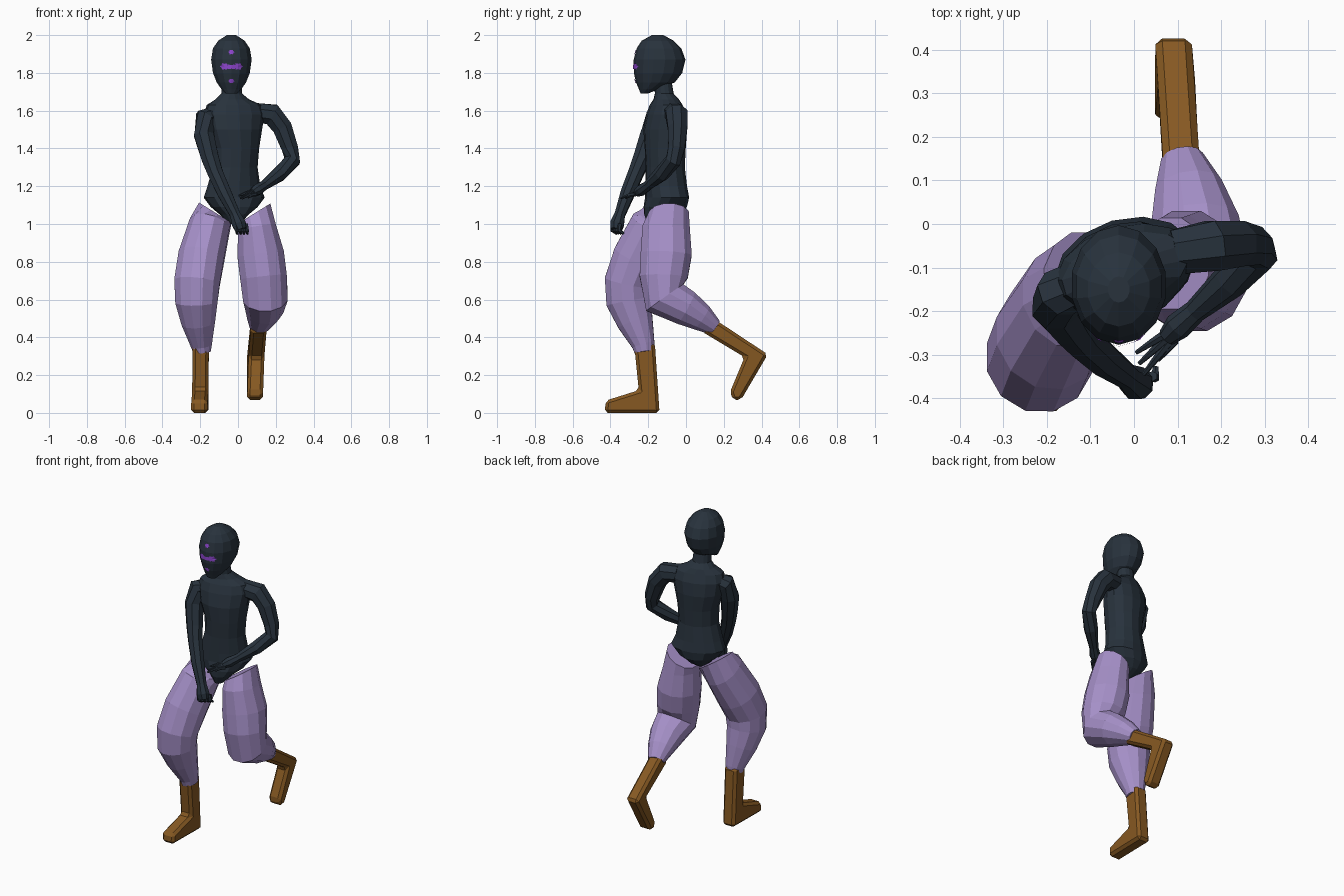
import bpy, bmesh, math
from mathutils import Vector, Matrix
from mathutils.bvhtree import BVHTree


def material(name, rgb):
    m = bpy.data.materials.new(name)
    m.diffuse_color = (*rgb, 1)
    return m


DARK = material("dark slate", (0.021, 0.032, 0.046))
LILAC = material("lilac cloth", (0.38, 0.28, 0.58))
BROWN = material("brown leather", (0.24, 0.10, 0.016))
PURPLE = material("bright purple", (0.27, 0.06, 0.62))


def finish(name, bm, mat):
    bmesh.ops.recalc_face_normals(bm, faces=bm.faces)
    me = bpy.data.meshes.new(name)
    bm.to_mesh(me)
    bm.free()
    me.materials.append(mat)
    ob = bpy.data.objects.new(name, me)
    bpy.context.collection.objects.link(ob)
    return ob


def loft(name, rings, mat):
    """Skin a list of equal-length point rings and cap both ends."""
    bm = bmesh.new()
    vs = [[bm.verts.new(p) for p in r] for r in rings]
    n = len(vs[0])
    for a, b in zip(vs, vs[1:]):
        for i in range(n):
            j = (i + 1) % n
            bm.faces.new((a[i], a[j], b[j], b[i]))
    bm.faces.new(vs[0])
    bm.faces.new(vs[-1])
    return finish(name, bm, mat)


def stack(name, rows, mat, n=14, yaw=0):
    """Horizontal oval rings: z, centre x, centre y, radius x, radius y."""
    rot = Matrix.Rotation(math.radians(yaw), 3, 'Z')
    rings = []
    for z, cx, cy, rx, ry in rows:
        ring = []
        for i in range(n):
            a = 2 * math.pi * (i + 0.5) / n
            ring.append(Vector((cx, cy, z)) + rot @ Vector((rx * math.cos(a), ry * math.sin(a), 0)))
        rings.append(ring)
    return loft(name, rings, mat)


def tube(name, pts, mat, n=10, ref=(1, 0, 0), start=None):
    """Limb along a path: x, y, z, half width along ref, half depth."""
    c = [Vector(p[:3]) for p in pts]
    rings = []
    for k, p in enumerate(pts):
        t = c[min(k + 1, len(c) - 1)] - c[max(k - 1, 0)]
        if k == 0 and start:
            t = Vector(start)
        t.normalize()
        s = Vector(ref)
        s = (s - t * s.dot(t)).normalized()
        d = t.cross(s)
        rw, rd = p[3], p[-1]
        ring = []
        for i in range(n):
            a = 2 * math.pi * (i + 0.5) / n
            ring.append(c[k] + s * rw * math.cos(a) + d * rd * math.sin(a))
        rings.append(ring)
    return loft(name, rings, mat)


# Torso and neck, turned a little
stack("torso", [
    (1.00, -0.02, -0.155, 0.03, 0.05), (1.05, -0.02, -0.125, 0.075, 0.10),
    (1.09, -0.02, -0.11, 0.125, 0.115), (1.14, -0.02, -0.10, 0.165, 0.112),
    (1.20, -0.022, -0.105, 0.142, 0.108), (1.30, -0.015, -0.11, 0.12, 0.103),
    (1.40, -0.012, -0.11, 0.125, 0.108), (1.50, -0.02, -0.11, 0.15, 0.113),
    (1.58, -0.02, -0.105, 0.165, 0.10), (1.63, -0.02, -0.105, 0.15, 0.08),
    (1.66, -0.03, -0.105, 0.09, 0.065), (1.69, -0.033, -0.115, 0.056, 0.05),
    (1.78, -0.035, -0.125, 0.05, 0.045)], DARK, yaw=16)

# Head
head = stack("head", [
    (1.69, -0.035, -0.222, 0.03, 0.018), (1.715, -0.035, -0.195, 0.055, 0.055),
    (1.75, -0.035, -0.162, 0.08, 0.103), (1.80, -0.035, -0.148, 0.10, 0.128),
    (1.87, -0.035, -0.14, 0.11, 0.137), (1.93, -0.035, -0.143, 0.10, 0.118),
    (1.97, -0.035, -0.15, 0.072, 0.085), (2.00, -0.035, -0.15, 0.025, 0.03)], DARK)

# Face marks: small spiky plates laid on the head surface
hb = bmesh.new()
hb.from_mesh(head.data)
tree = BVHTree.FromBMesh(hb)
hb.free()


def on_face(x, z):
    hit = tree.ray_cast(Vector((x, -1, z)), Vector((0, 1, 0)))[0]
    return hit + Vector((0, -0.004, 0))


bm = bmesh.new()
for cx, cz, rx, rz in [(0, 1.91, 0.017, 0.014), (0, 1.757, 0.017, 0.014), (0, 1.832, 0.034, 0.014),
                       (-0.036, 1.834, 0.026, 0.02), (0.036, 1.834, 0.026, 0.02)]:
    mid = bm.verts.new(on_face(cx - 0.035, cz))
    rim = []
    for i in range(12):
        a, f = math.pi * i / 6, (1 if i % 2 == 0 else 0.7)
        rim.append(bm.verts.new(on_face(cx - 0.035 + f * rx * math.cos(a), cz + f * rz * math.sin(a))))
    for i in range(12):
        bm.faces.new((mid, rim[i], rim[(i + 1) % 12]))
finish("face_marks", bm, PURPLE)

# Arms
Y = (0, 1, 0)
tube("left_arm", [
    (0.09, -0.065, 1.59, 0.055), (0.18, -0.05, 1.58, 0.062), (0.235, -0.045, 1.51, 0.056),
    (0.275, -0.05, 1.40, 0.047), (0.288, -0.068, 1.335, 0.044), (0.22, -0.13, 1.265, 0.042),
    (0.14, -0.20, 1.205, 0.027), (0.10, -0.235, 1.18, 0.032), (0.075, -0.26, 1.165, 0.022)], DARK, 8, Y)
tube("right_arm", [
    (-0.10, -0.12, 1.58, 0.05), (-0.172, -0.16, 1.56, 0.058), (-0.18, -0.19, 1.47, 0.057),
    (-0.148, -0.232, 1.35, 0.05), (-0.12, -0.265, 1.27, 0.044), (-0.07, -0.31, 1.16, 0.04),
    (-0.015, -0.35, 1.05, 0.03), (0.005, -0.365, 1.00, 0.04), (0.015, -0.37, 0.97, 0.032)], DARK, 8, Y)

# Fingers
for i, (tx, ty, tz) in enumerate([(0.005, -0.295, 1.15), (0.012, -0.32, 1.137),
                                  (0.022, -0.345, 1.135), (0.055, -0.312, 1.14)]):
    b = Vector((0.082 + 0.004 * i, -0.245 - 0.007 * i, 1.172 - 0.005 * i))
    m = b.lerp(Vector((tx, ty, tz)), 0.5) + Vector((0, 0, 0.005))
    tube("left_finger", [(*b, 0.012), (*m, 0.009), (tx, ty, tz, 0.005)], DARK, 6, Y)
for i in range(4):
    x, y = -0.012 + 0.018 * i, -0.385 + 0.012 * i
    tube("right_finger", [(x, y, 1.0, 0.012), (x + 0.006, y - 0.004, 0.965, 0.011),
                          (x + 0.008, y + 0.02, 0.948, 0.007)], DARK, 6)

# Baggy trouser legs
tube("left_trouser_leg", [
    (0.085, -0.09, 1.055, 0.105, 0.108), (0.10, -0.105, 0.98, 0.105, 0.13),
    (0.12, -0.105, 0.84, 0.128, 0.14), (0.135, -0.118, 0.72, 0.128, 0.132),
    (0.145, -0.112, 0.61, 0.122, 0.125), (0.14, 0.0, 0.555, 0.104, 0.098),
    (0.125, 0.08, 0.505, 0.08, 0.075), (0.11, 0.15, 0.453, 0.05, 0.046)],
    LILAC, 12, start=(0.53, 0, -0.85))
tube("right_trouser_leg", [
    (-0.12, -0.13, 1.06, 0.105, 0.115), (-0.15, -0.17, 0.99, 0.112, 0.13),
    (-0.195, -0.255, 0.82, 0.126, 0.138), (-0.217, -0.308, 0.69, 0.125, 0.128),
    (-0.22, -0.305, 0.59, 0.116, 0.122), (-0.21, -0.268, 0.48, 0.092, 0.098),
    (-0.194, -0.225, 0.36, 0.058, 0.062), (-0.19, -0.22, 0.322, 0.048, 0.054)],
    LILAC, 12, start=(-0.53, 0, -0.85))


# Boots: side outlines given width, with chamfered edges
def boot(name, outline, half):
    rings = [[(x + s * half, y, z) for x, y, z in outline] for s in (-1, 1)]
    ob = loft(name, rings, BROWN)
    bev = ob.modifiers.new("chamfer", 'BEVEL')
    bev.width = 0.016
    bev.segments = 1


boot("right_boot", [(-0.197, -0.275, 0.37), (-0.197, -0.165, 0.37), (-0.2, -0.14, 0), (-0.205, -0.43, 0),
                    (-0.205, -0.425, 0.065), (-0.2, -0.25, 0.12)], 0.043)
boot("left_boot", [(0.11, 0.13, 0.51), (0.11, 0.085, 0.43), (0.098, 0.31, 0.295), (0.09, 0.233, 0.11),
                   (0.09, 0.25, 0.068), (0.09, 0.292, 0.07), (0.09, 0.433, 0.31)], 0.042)
